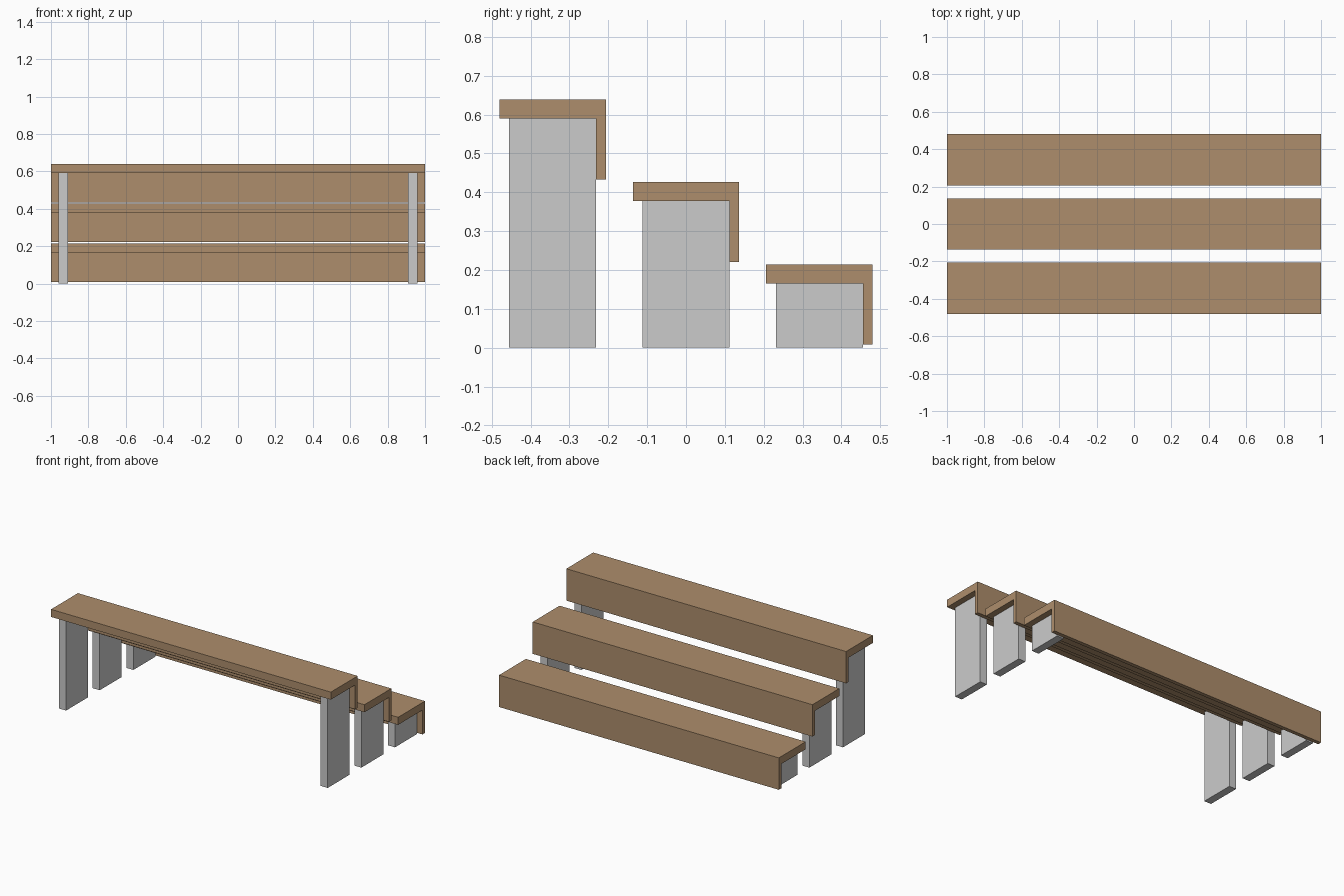
import bpy, bmesh

if "Cube" in bpy.data.objects:
    bpy.data.objects.remove(bpy.data.objects["Cube"])

wood = bpy.data.materials.new("wood")
wood.diffuse_color = (0.42, 0.27, 0.15, 1)
wood.use_nodes = True
wood.node_tree.nodes["Principled BSDF"].inputs["Base Color"].default_value = wood.diffuse_color


def extrude_x(name, profile, x0, x1, material=None):
    """Extrude a (y, z) outline from x0 to x1."""
    bm = bmesh.new()
    face = bm.faces.new([bm.verts.new((x0, y, z)) for y, z in profile])
    ext = bmesh.ops.extrude_face_region(bm, geom=[face])
    verts = [v for v in ext["geom"] if isinstance(v, bmesh.types.BMVert)]
    bmesh.ops.translate(bm, verts=verts, vec=(x1 - x0, 0, 0))
    bmesh.ops.recalc_face_normals(bm, faces=bm.faces)
    mesh = bpy.data.meshes.new(name)
    bm.to_mesh(mesh)
    bm.free()
    if material:
        mesh.materials.append(material)
    obj = bpy.data.objects.new(name, mesh)
    bpy.context.collection.objects.link(obj)
    return obj


RUN, RISE = 0.3435, 0.2125     # spacing between steps
HALF_DEPTH, THICK = 0.137, 0.049
RISER, DROP = 0.025, 0.206     # riser thickness, total height of the L

for i, label in enumerate(("low", "middle", "high")):
    yc = RUN * (1 - i)
    top = 0.2145 + RISE * i
    front, back = yc - HALF_DEPTH, yc + HALF_DEPTH
    under, inner = top - THICK, back - RISER

    # Tread with its riser, one L-shaped plank
    extrude_x(f"{label}_step",
              [(front, top), (back, top), (back, top - DROP),
               (inner, top - DROP), (inner, under), (front, under)],
              -1, 1, wood)

    # Pair of support legs
    for side, x in (("left", -0.935), ("right", 0.935)):
        extrude_x(f"{label}_{side}_leg",
                  [(front + RISER, 0), (inner, 0), (inner, under), (front + RISER, under)],
                  x - 0.025, x + 0.025)
